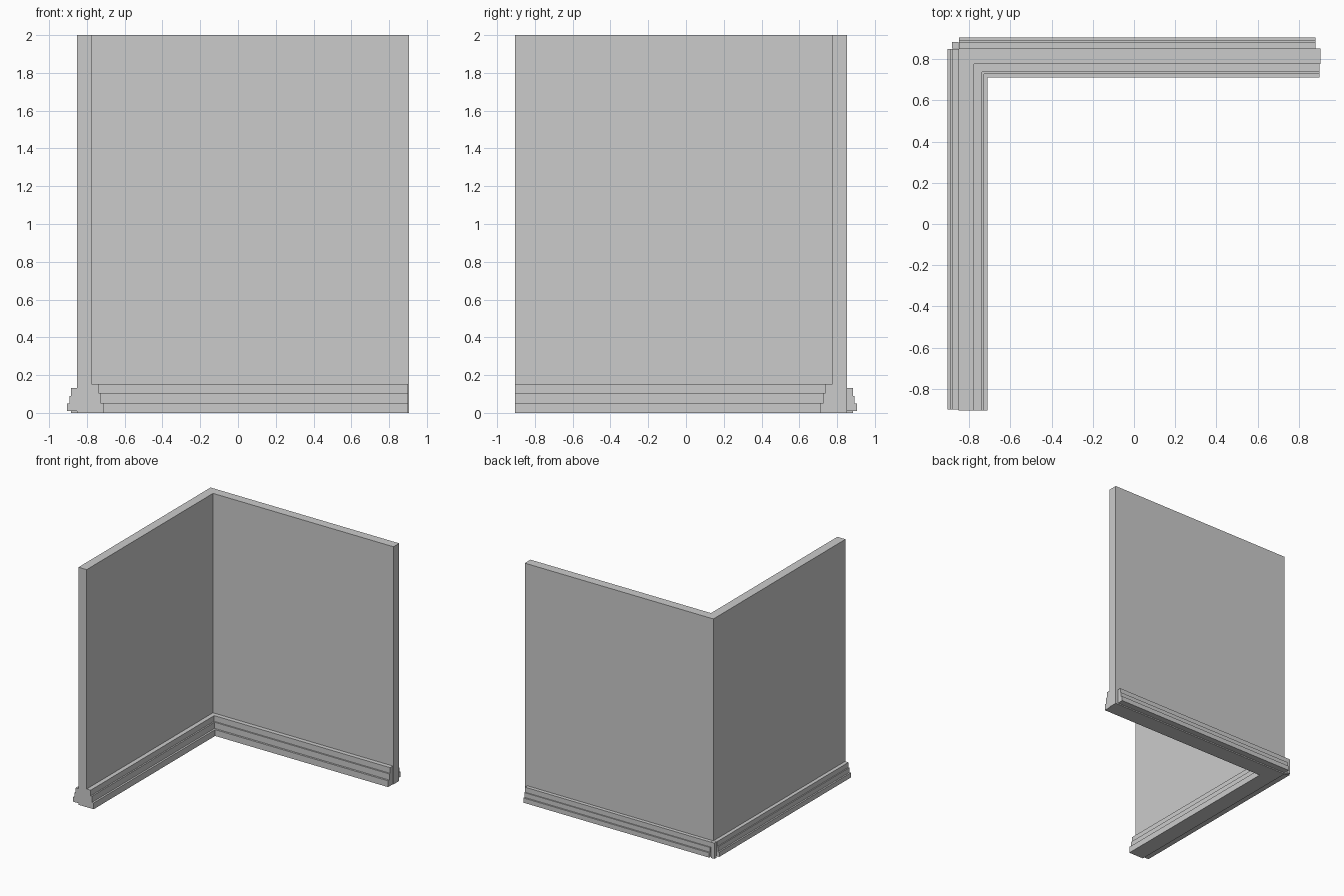
import bpy, bmesh

if "Cube" in bpy.data.objects:
    bpy.data.objects.remove(bpy.data.objects["Cube"])

OUT = 0.852   # outer wall face distance from the centre
END = 0.905   # free ends of the walls


def sweep(name, profile, stations):
    """Loft a closed (offset, z) profile through stations mapping offset -> (x, y)."""
    bm = bmesh.new()
    rings = [[bm.verts.new((*place(d), z)) for d, z in profile] for place in stations]
    n = len(profile)
    for a, b in zip(rings, rings[1:]):
        for i in range(n):
            j = (i + 1) % n
            bm.faces.new((a[i], a[j], b[j], b[i]))
    bm.faces.new(rings[0])
    bm.faces.new(rings[-1][::-1])
    bmesh.ops.recalc_face_normals(bm, faces=bm.faces)
    mesh = bpy.data.meshes.new(name)
    bm.to_mesh(mesh)
    bm.free()
    obj = bpy.data.objects.new(name, mesh)
    bpy.context.collection.objects.link(obj)
    return obj


def left(y):
    """Station on the left wall; offset is measured inward from its outer face."""
    return lambda d: (-OUT + d, y)


def back(x):
    """Station on the back wall."""
    return lambda d: (x, OUT - d)


def corner(d):
    """Mitred station where the two walls meet."""
    return (-OUT + d, OUT - d)


def stepped(base, tiers, bottom, sign):
    """Skirting profile: tiers are (depth, top z) from the lowest up."""
    pts = [(base, bottom)]
    z = bottom
    for depth, top in tiers:
        pts += [(base + sign * depth, z), (base + sign * depth, top)]
        z = top
    return pts + [(base, z)]


# L-shaped wall
T = 0.076
sweep("corner_wall", [(0, 0), (T, 0), (T, 2), (0, 2)],
      [left(-END), corner, back(END)])

# Inner skirting, three steps, mitred in the corner
inner = stepped(T, [(0.065, 0.053), (0.049, 0.105), (0.037, 0.153)], 0, 1)
sweep("inner_skirting", inner, [left(-END), corner, back(0.9)])

# Outer skirting, one straight run on each wall
outer = stepped(0, [(0.053, 0.05), (0.04, 0.09), (0.031, 0.132)], 0.01, -1)
sweep("outer_skirting_left", outer, [left(-0.9), left(0.85)])
sweep("outer_skirting_back", outer, [back(-0.85), back(0.882)])

# Post filling the outer corner between the two runs
P = -0.031
sweep("outer_corner_post", [(P, 0), (0, 0), (0, 0.132), (P, 0.132)],
      [left(OUT), left(OUT - P)])
